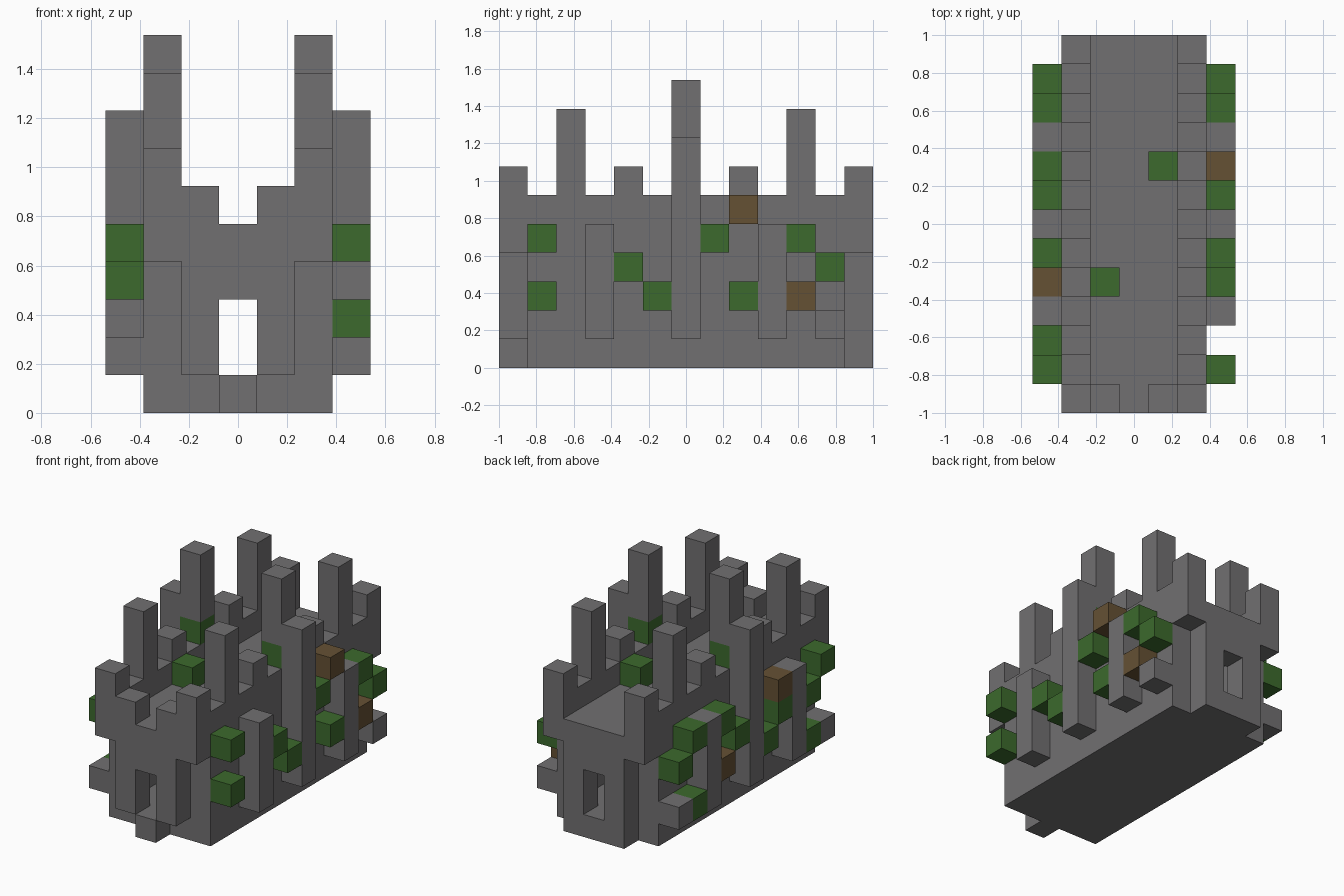
import bpy
import bmesh
from mathutils import Vector

cube = bpy.data.objects.get("Cube")
if cube:
    bpy.data.objects.remove(cube, do_unlink=True)

U = 2 / 13  # edge of one block


def material(name, rgb):
    m = bpy.data.materials.new(name)
    m.use_nodes = True
    m.diffuse_color = (*rgb, 1)
    m.node_tree.nodes["Principled BSDF"].inputs["Base Color"].default_value = (*rgb, 1)
    return m


STONE = material("grey stone", (0.165, 0.16, 0.165))
MOSS = material("green moss", (0.045, 0.144, 0.026))
EARTH = material("brown earth", (0.13, 0.082, 0.034))

parts = {}   # part name -> (cells, material)
filled = set()


def fill(name, xs, ys, zs, mat=STONE):
    """Add a block range (inclusive bounds) to a named part."""
    cells = parts.setdefault(name, (set(), mat))[0]
    for x in range(xs[0], xs[1] + 1):
        for y in range(ys[0], ys[1] + 1):
            for z in range(zs[0], zs[1] + 1):
                if (x, y, z) not in filled:
                    cells.add((x, y, z))
                    filled.add((x, y, z))


def blocks(name, x, spots, mat):
    for y, z in spots:
        fill(name, (x, x), (y, y), (z, z), mat)


# Moss on the tower feet and on the roof
for s in (-1, 1):
    fill("tower_moss", (2 * s, 2 * s), (0, 0), (6, 6), MOSS)
    fill("roof_moss", (s, s), (2 * s, 2 * s), (5, 5), MOSS)

# Base, roof and front step
fill("base", (-2, 2), (-5, 5), (0, 0))
fill("roof", (-1, 1), (-6, 6), (4, 4))
fill("front_step", (0, 0), (-6, -6), (0, 0))
fill("back_sill", (-1, 1), (6, 6), (0, 0))

# Doorways at both ends
for y, name in ((-6, "front_doorway"), (6, "back_doorway")):
    for x in (-1, 1):
        fill(name, (x, x), (y, y), (1, 3))
    fill(name, (0, 0), (y, y), (3, 3))

# Long walls, overhanging corners, merlons and buttresses
for s, side in ((1, "left"), (-1, "right")):
    x = (2 * s, 2 * s)
    fill(side + "_wall", x, (-5, 5), (1, 5))
    for y, top in ((0, 9), (2, 6), (4, 8), (6, 6)):
        for yy in {y, -y}:
            fill(side + "_merlons", x, (yy, yy), (6, top))
    for y in (-6, 6):
        fill(side + "_corners", x, (y, y), (4, 6))
    for y, top in ((-3, 4), (0, 7), (3, 4)):
        fill(side + "_buttresses", (3 * s, 3 * s), (y, y), (1, top))
    fill("front_parapet", (s, s), (-6, -6), (5, 5))

# Overgrown blocks jutting from the long walls
blocks("left_moss", 3, [(-5, 4), (-5, 2), (-2, 3), (-1, 2),
                        (1, 4), (2, 2), (4, 4), (5, 3)], MOSS)
blocks("left_earth", 3, [(2, 5), (4, 2)], EARTH)
blocks("left_loose_stone", 3, [(5, 1)], STONE)
blocks("right_moss", -3, [(-5, 4), (-4, 3), (-4, 1), (-2, 3), (-1, 2),
                          (1, 3), (2, 4), (4, 4), (4, 1), (5, 3)], MOSS)
blocks("right_earth", -3, [(-2, 4), (2, 2)], EARTH)
blocks("right_loose_stone", -3, [(-5, 1), (5, 1)], STONE)

# Mesh each part from the exposed block faces only
for name, (cells, mat) in parts.items():
    bm = bmesh.new()
    for cell in sorted(cells):
        centre = Vector(cell) + Vector((0, 0, 0.5))
        for axis in range(3):
            for sign in (-1, 1):
                n = Vector((0, 0, 0))
                n[axis] = sign
                if tuple(int(c + d) for c, d in zip(cell, n)) in filled:
                    continue
                a = Vector((0, 0, 0))
                a[(axis + 1) % 3] = 0.5
                b = n.cross(a)
                mid = centre + n / 2
                ring = (mid + a + b, mid - a + b, mid - a - b, mid + a - b)
                bm.faces.new([bm.verts.new(p * U) for p in ring])
    bmesh.ops.remove_doubles(bm, verts=bm.verts, dist=0.001)
    bmesh.ops.dissolve_limit(bm, angle_limit=0.01, verts=bm.verts, edges=bm.edges)
    mesh = bpy.data.meshes.new(name)
    bm.to_mesh(mesh)
    bm.free()
    mesh.materials.append(mat)
    bpy.context.collection.objects.link(bpy.data.objects.new(name, mesh))
